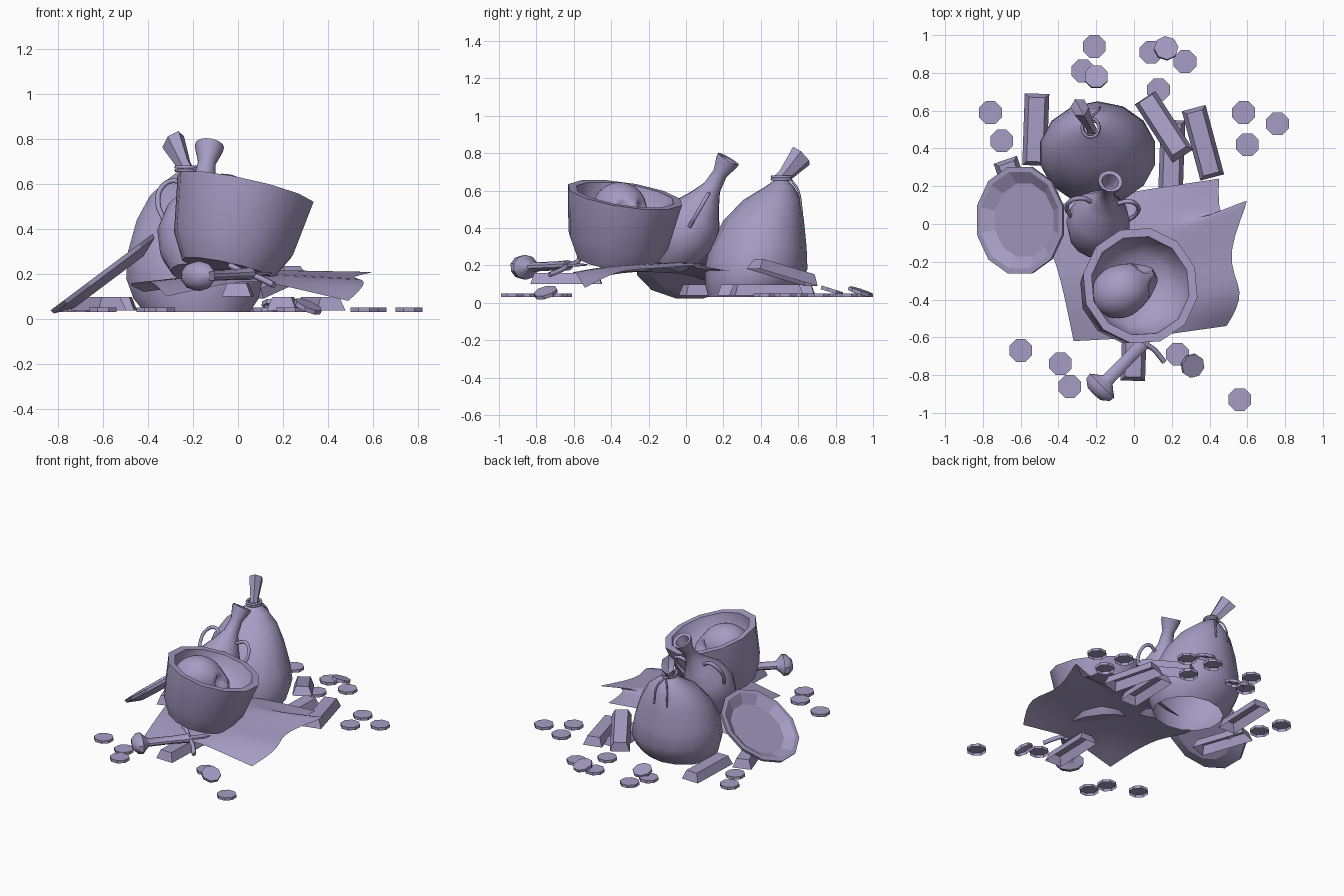
import bpy, bmesh, math
from mathutils import Vector, Matrix, Euler

cube = bpy.data.objects.get("Cube")
if cube:
    bpy.data.objects.remove(cube, do_unlink=True)

clay = bpy.data.materials.new("lavender_grey")
clay.use_nodes = True
colour = (0.38, 0.335, 0.55, 1.0)
clay.diffuse_color = colour
clay.node_tree.nodes["Principled BSDF"].inputs["Base Color"].default_value = colour


def finish(name, bm, angle=40):
    """Turn a bmesh into a shaded object."""
    bmesh.ops.remove_doubles(bm, verts=bm.verts, dist=0.0001)
    mesh = bpy.data.meshes.new(name)
    bm.to_mesh(mesh)
    bm.free()
    mesh.materials.append(clay)
    obj = bpy.data.objects.new(name, mesh)
    bpy.context.collection.objects.link(obj)
    if angle:
        bpy.ops.object.select_all(action='DESELECT')
        obj.select_set(True)
        bpy.context.view_layer.objects.active = obj
        bpy.ops.object.shade_smooth_by_angle(angle=math.radians(angle))
    return obj


def loft(name, rings, sides, flat=1.0, matrix=Matrix(), angle=40):
    """Skin a stack of rings given as (centre, radius); radius 0 closes to a point."""
    bm = bmesh.new()
    loops = []
    for centre, radius in rings:
        loop = []
        for i in range(sides):
            a = math.tau * (i + 0.5) / sides
            offset = Vector((math.cos(a) * radius, math.sin(a) * radius * flat, 0))
            loop.append(bm.verts.new(matrix @ (Vector(centre) + offset)))
        loops.append(loop)
    for low, high in zip(loops, loops[1:]):
        for i in range(sides):
            j = (i + 1) % sides
            bm.faces.new((low[i], low[j], high[j], high[i]))
    return finish(name, bm, angle)


def lathe(name, profile, sides, origin, axis, flat=1.0, angle=40):
    """Loft a (radius, distance) profile along an axis."""
    turn = Vector(axis).to_track_quat('Z', 'Y').to_matrix().to_4x4()
    rings = [((0, 0, s), r) for r, s in profile]
    return loft(name, rings, sides, flat, Matrix.Translation(origin) @ turn, angle)


def tube(name, points, radius, matrix=Matrix(), closed=False):
    curve = bpy.data.curves.new(name, 'CURVE')
    curve.dimensions = '3D'
    curve.bevel_depth = radius
    curve.bevel_resolution = 1
    curve.resolution_u = 5
    spline = curve.splines.new('BEZIER')
    spline.bezier_points.add(len(points) - 1)
    for knot, p in zip(spline.bezier_points, points):
        knot.co = matrix @ Vector(p)
        knot.handle_left_type = knot.handle_right_type = 'AUTO'
    spline.use_cyclic_u = closed
    curve.use_fill_caps = True
    curve.materials.append(clay)
    obj = bpy.data.objects.new(name, curve)
    bpy.context.collection.objects.link(obj)


# Scattered coins with open undersides, flat ones then leaning ones
def coin(x, y, z=0.04, tilt=(0, 0, 0)):
    axis = Euler(tilt).to_matrix() @ Vector((0, 0, 1))
    lathe("coin", [(.065, -.01), (.065, .01), (0, .01)], 8, (x, y, z), axis, angle=30)


for x, y in [(-.21, .94), (-.27, .81), (.09, .91), (.27, .86), (.13, .71), (-.76, .59),
             (-.7, .44), (.58, .59), (.76, .53), (.6, .42), (-.6, -.67), (-.39, -.74),
             (-.34, -.86), (.23, -.69), (.56, -.93)]:
    coin(x, y)
coin(-.2, .78, .065, (-.3, 0, 0))
coin(.17, .93, .06, (-.3, .1, 0))
coin(.31, -.75, .055, (.25, .4, 0))


# Tapered metal bars, open underneath
def bar(centre, yaw, pitch=0):
    bm = bmesh.new()
    bmesh.ops.create_cube(bm, size=1)
    bm.normal_update()
    bmesh.ops.delete(bm, geom=[f for f in bm.faces if f.normal.z < -.5], context='FACES_ONLY')
    for v in bm.verts:
        top = v.co.z > 0
        v.co.x *= .085 if top else .13
        v.co.y *= .34 if top else .38
        v.co.z *= .06
    turn = Euler((math.radians(pitch), 0, math.radians(yaw))).to_matrix().to_4x4()
    bm.transform(Matrix.Translation(centre) @ turn)
    finish("metal_bar", bm, 0)


bar((-.52, .5, .068), -2)
bar((-.62, .16, .068), 19)
bar((.2, .36, .068), -2)
bar((.155, .52, .165), 33, -14)
bar((.365, .43, .068), 15)
bar((0, -.64, .13), -2)

# Draped cloth: left, middle and right point of each row
rows = [
    [(-.42, .1, .12), (.05, .18, .18), (.45, .24, .17)],
    [(-.5, -.02, .16), (.05, .02, .22), (.44, -.05, .19)],
    [(-.44, -.14, .16), (.06, -.12, .22), (.67, .24, .22)],
    [(-.4, -.25, .17), (.06, -.28, .21), (.46, -.18, .18)],
    [(-.36, -.42, .15), (.06, -.45, .2), (.6, -.36, .18)],
    [(-.32, -.62, .1), (.06, -.6, .18), (.49, -.54, .08)],
]
bm = bmesh.new()
grid = []
for left, middle, right in rows:
    l, m, r = Vector(left), Vector(middle), Vector(right)
    grid.append([bm.verts.new(p) for p in (l, l.lerp(m, .5), m, m.lerp(r, .5), r)])
for a, b in zip(grid, grid[1:]):
    for i in range(4):
        bm.faces.new((a[i], b[i], b[i + 1], a[i + 1]))
cloth = finish("draped_cloth", bm, 180)
drape = cloth.modifiers.new("drape", 'SUBSURF')
drape.levels = drape.render_levels = 2
drape.boundary_smooth = 'PRESERVE_CORNERS'

# Tied sack, leaning backwards and open at its foot
sack = [(.03, .33, .24), (.09, .355, .285), (.18, .375, .312), (.3, .385, .295),
        (.44, .415, .245), (.55, .46, .175), (.62, .5, .09), (.66, .51, .035)]
loft("sack_body", [((-.18 - .07 * z, y, z), r) for z, y, r in sack], 14, .88)
knot = Vector((-.23, .51, .66))
lathe("sack_neck", [(.03, -.01), (.028, .03), (.048, .175), (0, .12)], 6, knot, (-.06, .11, .13), 1.45)
for lift in (0, .014):
    ring = [knot + Vector((math.cos(a) * .045, math.sin(a) * .05, lift))
            for a in (0, math.pi / 2, math.pi, math.pi * 1.5)]
    tube("sack_cord", ring, .008, closed=True)
for side in (-1, 1):
    tube("cord_end", [knot + Vector((0, .05, 0)), knot + Vector((side * .04, .09, -.06)),
                      knot + Vector((side * .05, .11, -.18))], .006)

# Two-handled jug
jug_origin, jug_axis = (-.19, 0, .375), (.065, .23, .4)
lathe("jug_body", [(0, -.2), (.08, -.2), (.14, -.12), (.17, 0), (.15, .1), (.09, .2), (.05, .28),
                   (.04, .37), (.063, .44), (.065, .46), (.045, .455), (.03, .38), (0, .3)],
      14, jug_origin, jug_axis)
swing = Matrix.Translation(jug_origin) @ Vector(jug_axis).to_track_quat('Z', 'X').to_matrix().to_4x4()
across = swing.to_3x3().inverted() @ Vector((1, 0, 0))
across.z = 0
across.normalize()
for side in (-1, 1):
    path = [across * side * r + Vector((0, 0, s))
            for r, s in [(.07, .23), (.13, .26), (.18, .22), (.185, .13), (.15, .06)]]
    tube("jug_handle", path, .012, swing)

# Deep bowl
lathe("deep_bowl", [(0, 0), (.21, 0), (.275, .12), (.314, .37), (.268, .37), (.255, .3),
                    (.2, .22), (.1, .18), (0, .17)],
      12, (-.045, -.38, .22), (.22, .15, 1))

# Skull resting in the bowl: stretched ball with jaw and pressed sockets
bm = bmesh.new()
bmesh.ops.create_icosphere(bm, subdivisions=4, radius=1)
hollows = [(Vector((.17, y, 0)), .05) for y in (-.06, .06)] + [(Vector((.2, 0, -.06)), .03)]
for v in bm.verts:
    x, y, z = v.co
    front = max(0, x) * max(0, .5 - z)
    v.co = Vector((x * .16 + front * .08, y * .14 * (1 - front * .3), z * .14 - front * .03))
    for spot, size in hollows:
        d = (v.co - spot).length
        if d < size:
            v.co.x -= .05 * (1 - (d / size) ** 2)
bm.transform(Matrix.Translation((-.07, -.355, .505)) @ Matrix.Rotation(math.radians(27), 4, 'Z'))
finish("skull", bm, 60)

# Leaning shallow dish
lathe("shallow_dish", [(0, -.045), (.2, -.045), (.29, -.01), (.293, .01), (.265, .01),
                       (.2, -.03), (0, -.03)], 12, (-.6, .02, .2), (-.6, 0, .8), angle=15)

# Dagger: grip with pommel, curved guard and a stub of blade under the bowl
guard, along = Vector((.05, -.63, .2)), Vector((-.7, -.72, -.03))
lathe("dagger_grip", [(0, 0), (.04, 0), (.034, .1), (.036, .27), (.06, .29), (.095, .315),
                      (.09, .345), (.05, .375), (0, .38)], 10, guard, along, .7)
tube("dagger_guard", [guard + Vector((.11, -.1, -.05)), guard + Vector((.05, -.03, -.02)), guard,
                      guard + Vector((-.05, .05, .02)), guard + Vector((-.09, .06, .04))], .014)
lathe("dagger_blade", [(.03, 0), (.03, .1), (0, .15)], 4, guard, -along, .3)
